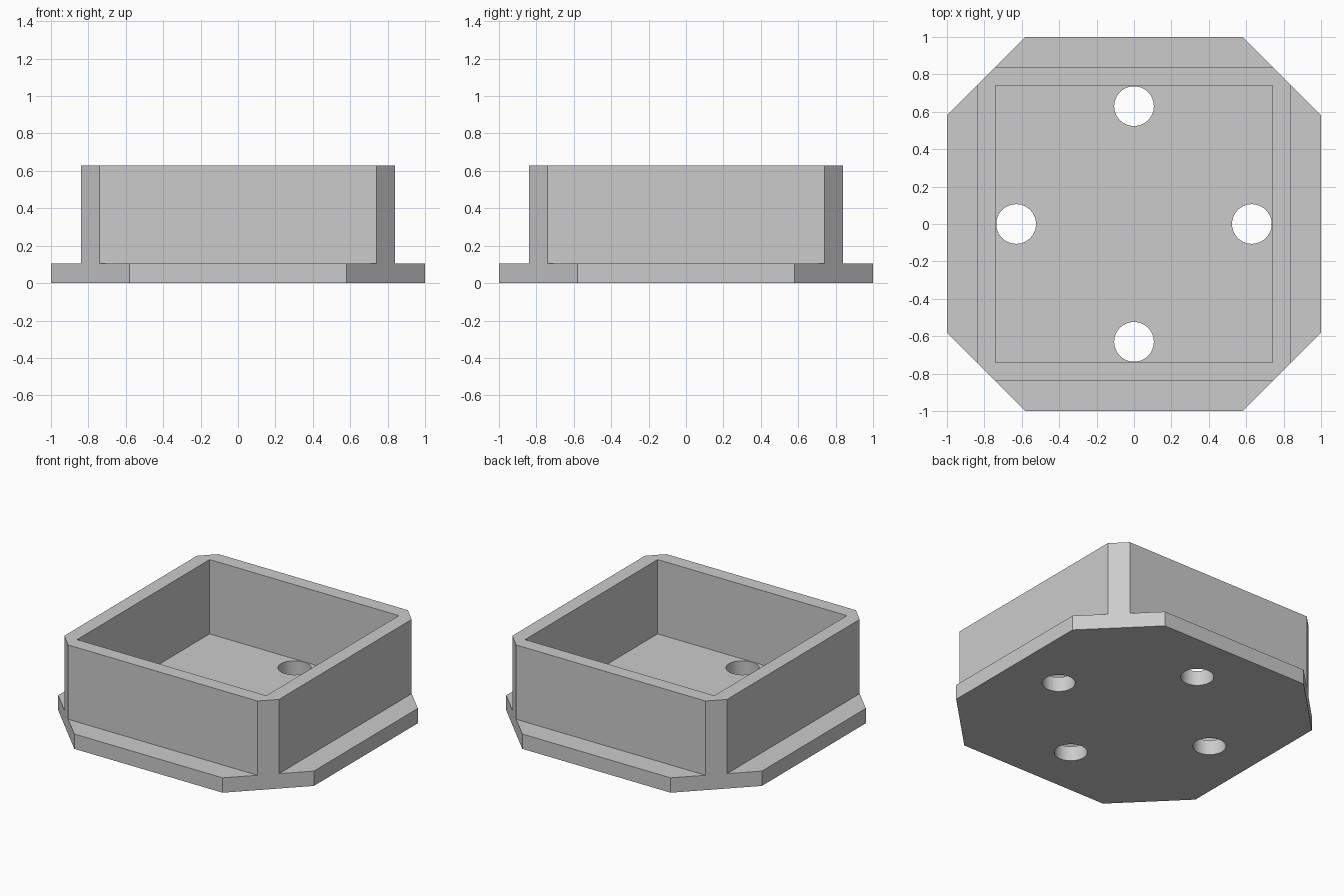
import bpy, bmesh, math

old = bpy.data.objects.get("Cube")
if old:
    bpy.data.objects.remove(old, do_unlink=True)

FLOOR, TOP = 0.105, 0.63          # plate top and rim heights
PLATE, WALL, INNER = 1.0, 0.84, 0.74
CHAMFER_SUM = 1.58                # all corners are cut along |x| + |y| = this
HOLE_R, HOLE_POS = 0.106, 0.63

grey = bpy.data.materials.new("light grey")
grey.use_nodes = True
colour = (0.6, 0.6, 0.6, 1)
grey.diffuse_color = colour
grey.node_tree.nodes["Principled BSDF"].inputs["Base Color"].default_value = colour


def octagon(half, cut):
    """Corner points of a square with cut corners, counter-clockwise."""
    pts = []
    for i in range(4):
        c, s = round(math.cos(i * math.pi / 2)), round(math.sin(i * math.pi / 2))
        for x, y in ((half, cut), (cut, half)):
            pts.append((x * c - y * s, x * s + y * c))
    return pts


def ring(bm, pts, z):
    return [bm.verts.new((x, y, z)) for x, y in pts]


def bridge(bm, a, b):
    n = len(a)
    for i in range(n):
        j = (i + 1) % n
        bm.faces.new((a[i], a[j], b[j], b[i]))


def finish(bm, name):
    bmesh.ops.remove_doubles(bm, verts=bm.verts, dist=0.0001)
    mesh = bpy.data.meshes.new(name)
    bm.to_mesh(mesh)
    bm.free()
    mesh.materials.append(grey)
    ob = bpy.data.objects.new(name, mesh)
    bpy.context.collection.objects.link(ob)
    return ob


# Base plate
bm = bmesh.new()
outline = octagon(PLATE, CHAMFER_SUM - PLATE)
low, high = ring(bm, outline, 0), ring(bm, outline, FLOOR)
bridge(bm, low, high)
bm.faces.new(low[::-1])
bm.faces.new(high)
plate = finish(bm, "base_plate")

# Box wall: outside, flat rim, inside
bm = bmesh.new()
outer = octagon(WALL, CHAMFER_SUM - WALL)
inner = octagon(INNER, INNER)
loops = [ring(bm, p, z) for p, z in
         ((outer, FLOOR), (outer, TOP), (inner, TOP), (inner, FLOOR))]
for a, b in zip(loops, loops[1:]):
    bridge(bm, a, b)
finish(bm, "box_wall")

# Four screw holes through the plate
for i in range(4):
    a = i * math.pi / 2
    bpy.ops.mesh.primitive_cylinder_add(
        vertices=48, radius=HOLE_R, depth=0.5,
        location=(HOLE_POS * math.cos(a), HOLE_POS * math.sin(a), 0))
    drill = bpy.context.object
    drill.name = f"hole_cutter_{i + 1}"
    drill.data.materials.append(grey)
    drill.hide_render = True
    drill.hide_set(True)
    mod = plate.modifiers.new(f"hole_{i + 1}", "BOOLEAN")
    mod.operation = "DIFFERENCE"
    mod.solver = "EXACT"
    mod.object = drill

# Bake the holes and discard the cutters
bpy.ops.object.select_all(action="DESELECT")
bpy.context.view_layer.objects.active = plate
plate.select_set(True)
for mod in list(plate.modifiers):
    drill = mod.object
    bpy.ops.object.modifier_apply(modifier=mod.name)
    bpy.data.objects.remove(drill, do_unlink=True)
bpy.ops.object.shade_smooth_by_angle(angle=math.radians(30))
